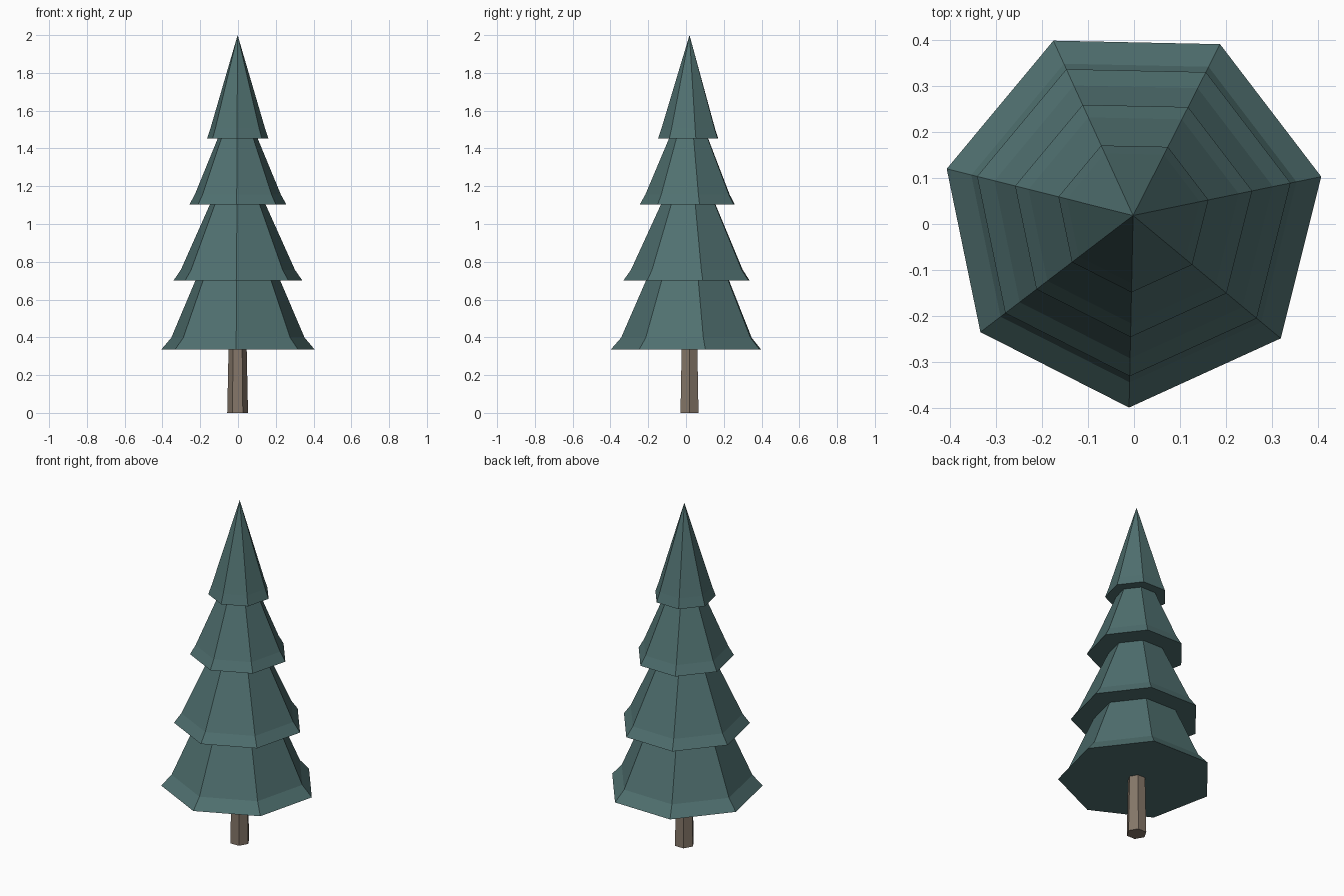
import bpy, bmesh, math

if "Cube" in bpy.data.objects:
    bpy.data.objects.remove(bpy.data.objects["Cube"])

CX, CY = -0.002, 0.0185  # tree axis


def material(name, color):
    m = bpy.data.materials.new(name)
    m.diffuse_color = color
    m.use_nodes = True
    m.node_tree.nodes["Principled BSDF"].inputs["Base Color"].default_value = m.diffuse_color
    return m


def stack(name, sides, start, profile, mat):
    """Faceted solid from (radius, z) rings; radius 0 makes a point."""
    bm = bmesh.new()
    rings = []
    for r, z in profile:
        n = sides if r > 0 else 1
        rings.append([bm.verts.new((
            CX + r * math.cos(start + math.tau * i / sides),
            CY + r * math.sin(start + math.tau * i / sides), z)) for i in range(n)])
    for a, b in zip(rings, rings[1:]):
        for i in range(sides):
            j = (i + 1) % sides
            if len(b) == 1:
                bm.faces.new((a[i], a[j], b[0]))
            else:
                bm.faces.new((a[i], a[j], b[j], b[i]))
    for ring in (rings[0], rings[-1]):
        if len(ring) > 1:
            bm.faces.new(ring)
    bmesh.ops.recalc_face_normals(bm, faces=bm.faces)
    me = bpy.data.meshes.new(name)
    bm.to_mesh(me)
    bm.free()
    me.materials.append(mat)
    ob = bpy.data.objects.new(name, me)
    bpy.context.collection.objects.link(ob)
    return ob


needles = material("needles", (0.08, 0.163, 0.162, 1))
bark = material("bark", (0.235, 0.183, 0.14, 1))

# Six-sided tapering trunk
stack("trunk", 6, 0, [(0.055, 0), (0.048, 0.34)], bark)

# Seven-sided foliage tiers, each with a flared rim
tiers = [
    [(0.417, 0.335), (0.362, 0.398), (0.228, 0.706)],
    [(0.349, 0.702), (0.310, 0.757), (0.150, 1.106)],
    [(0.264, 1.102), (0.234, 1.155), (0.107, 1.456)],
    [(0.167, 1.452), (0.148, 1.507), (0, 2.0)],
]
for k, profile in enumerate(tiers):
    stack(f"foliage_tier_{k + 1}", 7, math.radians(-91.2), profile, needles)
